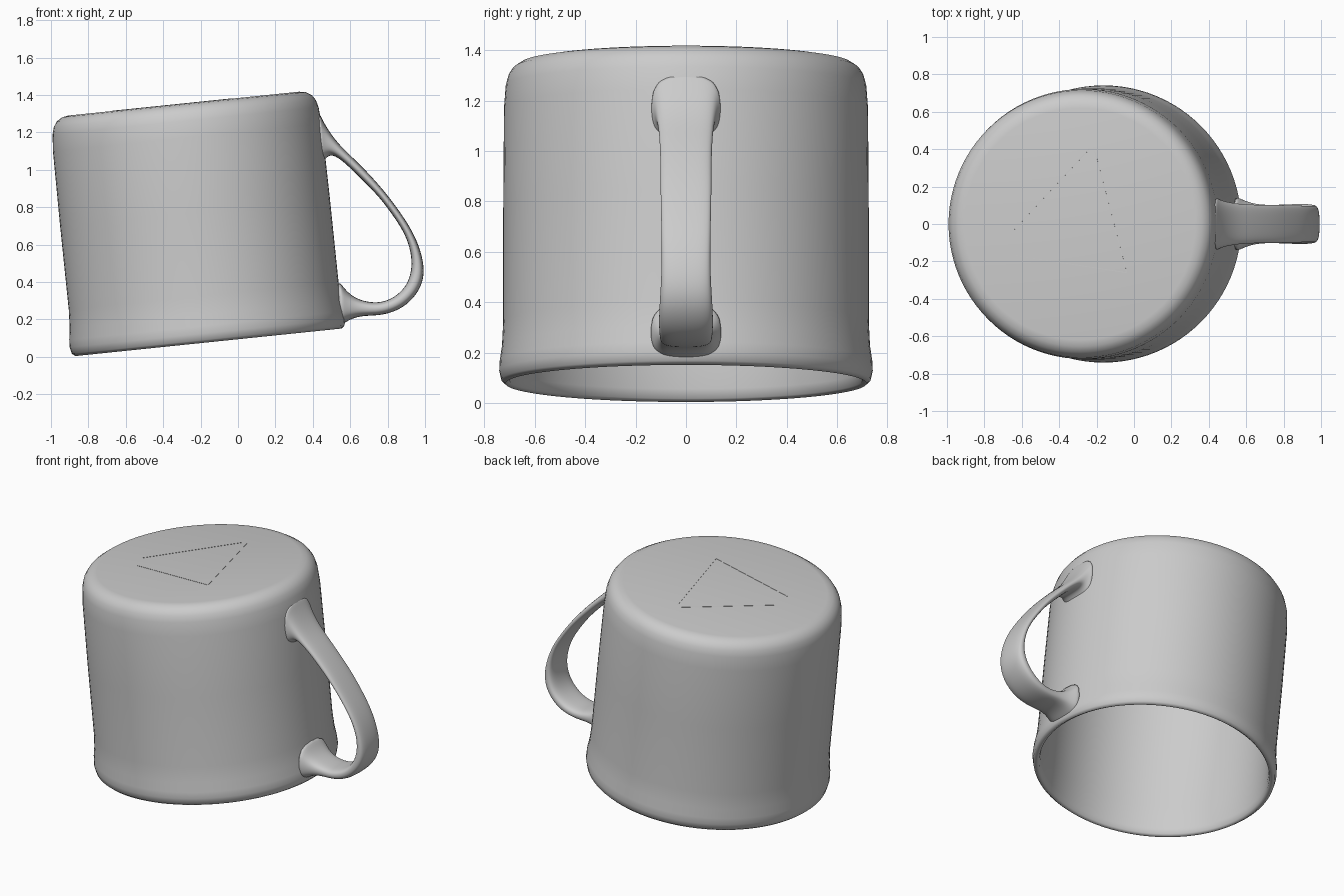
import bpy, bmesh, math
from mathutils import Matrix, Vector

if "Cube" in bpy.data.objects:
    bpy.data.objects.remove(bpy.data.objects["Cube"])

# One plain grey clay colour
clay = bpy.data.materials.new("grey clay")
clay.use_nodes = True
GREY = (0.6, 0.6, 0.6, 1)
clay.diffuse_color = GREY
clay.node_tree.nodes["Principled BSDF"].inputs["Base Color"].default_value = GREY

# Upturned cup leans so its +x side is raised
TILT = math.radians(5.9)
LEAN = Matrix.Translation((-0.158, 0, 0.078)) @ Matrix.Rotation(-TILT, 4, 'Y')
HEIGHT = 1.283


def make_object(name, bm, smooth=True):
    bmesh.ops.recalc_face_normals(bm, faces=bm.faces)
    mesh = bpy.data.meshes.new(name)
    bm.to_mesh(mesh)
    bm.free()
    mesh.materials.append(clay)
    if smooth:
        mesh.shade_smooth()
    obj = bpy.data.objects.new(name, mesh)
    bpy.context.collection.objects.link(obj)
    return obj


def bridge(bm, a, b):
    n = len(a)
    for i in range(n):
        bm.faces.new((a[i], a[(i + 1) % n], b[(i + 1) % n], b[i]))


# Cup body: lathed wall with closed base on top and flared open lip below
profile = [(0.62, HEIGHT), (0.655, 1.277), (0.685, 1.258), (0.704, 1.23), (0.715, 1.19),
           (0.722, 1.1), (0.725, 0.7), (0.725, 0.25), (0.73, 0.15), (0.739, 0.09),
           (0.741, 0.05), (0.733, 0.015), (0.716, 0.0), (0.699, 0.012), (0.692, 0.05),
           (0.687, 0.2), (0.685, 1.15), (0.67, 1.2), (0.64, 1.225), (0.58, 1.235)]
SEG = 96
bm = bmesh.new()
rings = []
for r, z in profile:
    rings.append([bm.verts.new((r * math.cos(2 * math.pi * i / SEG),
                                r * math.sin(2 * math.pi * i / SEG), z)) for i in range(SEG)])
for a, b in zip(rings, rings[1:]):
    bridge(bm, a, b)
bm.faces.new(rings[0])
bm.faces.new(rings[-1])
body = make_object("cup_body", bm)
body.matrix_world = LEAN

# Handle: rounded strap; each row is outer x, z, inner x, z, half width
strap = [(.42, 1.34, .435, 1.02, .15), (.445, 1.28, .462, 1.05, .13),
         (.49, 1.20, .49, 1.082, .118), (.55, 1.125, .53, 1.07, .108),
         (.62, 1.06, .59, 1.02, .103), (.70, .98, .67, .94, .10),
         (.78, .89, .755, .855, .10), (.86, .785, .83, .755, .098),
         (.93, .68, .895, .655, .096), (.978, .57, .925, .56, .095),
         (1.0, .46, .93, .475, .098), (.98, .37, .91, .40, .104),
         (.92, .29, .87, .345, .106), (.84, .24, .81, .305, .104),
         (.75, .22, .745, .288, .10), (.67, .22, .67, .298, .102),
         (.61, .205, .61, .325, .115), (.57, .18, .565, .37, .135),
         (.53, .16, .525, .43, .15)]
SIDES = 16


def squarish(v):
    return math.copysign(abs(v) ** 0.7, v)


bm = bmesh.new()
rings = []
for xo, zo, xi, zi, half in strap:
    outer, inner = Vector((xo, 0, zo)), Vector((xi, 0, zi))
    centre, reach = (outer + inner) / 2, (outer - inner) / 2
    ring = []
    for i in range(SIDES):
        t = 2 * math.pi * i / SIDES
        ring.append(bm.verts.new(centre + reach * squarish(math.cos(t))
                                 + Vector((0, half * 1.03 * squarish(math.sin(t)), 0))))
    rings.append(ring)
for a, b in zip(rings, rings[1:]):
    bridge(bm, a, b)
bm.faces.new(rings[0])
bm.faces.new(rings[-1])
handle = make_object("handle", bm)
sub = handle.modifiers.new("smooth strap", 'SUBSURF')
sub.levels = sub.render_levels = 2

# Hairline triangle scored on the flat base
marks = [((-0.67, -0.06), (-0.24, 0.40)), ((-0.21, 0.39), (-0.04, -0.26)),
         ((-0.04, -0.26), (-0.63, -0.17))]
for k, ends in enumerate(marks):
    a, b = [Vector(((x + 0.158 + HEIGHT * math.sin(TILT)) / math.cos(TILT), y, HEIGHT))
            for x, y in ends]
    d = b - a
    bm = bmesh.new()
    bmesh.ops.create_cube(bm, size=1, matrix=Matrix.Translation((a + b) / 2)
                          @ Matrix.Rotation(math.atan2(d.y, d.x), 4, 'Z')
                          @ Matrix.Diagonal((d.length, 0.004, 0.003, 1)))
    make_object(f"base_line_{k + 1}", bm, smooth=False).matrix_world = LEAN
